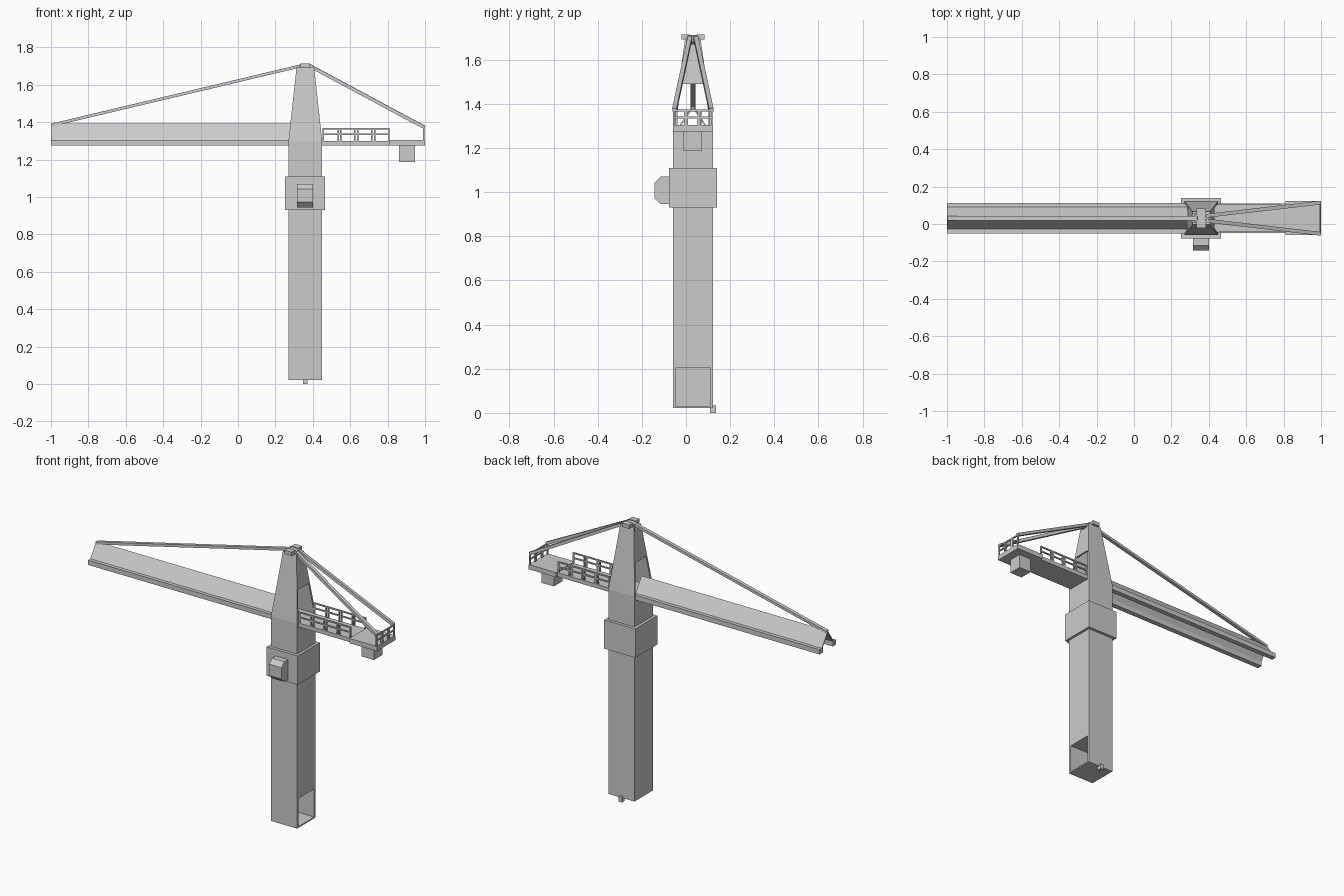
import bpy, bmesh
from mathutils import Vector

if "Cube" in bpy.data.objects:
    bpy.data.objects.remove(bpy.data.objects["Cube"])

CY = 0.031  # centre line of the crane in y


def mesh_object(name, hexes):
    """One object from a list of hexahedra (bottom quad + top quad)."""
    bm = bmesh.new()
    for pts in hexes:
        v = [bm.verts.new(p) for p in pts]
        for f in ((3, 2, 1, 0), (4, 5, 6, 7), (0, 1, 5, 4),
                  (1, 2, 6, 5), (2, 3, 7, 6), (3, 0, 4, 7)):
            bm.faces.new([v[i] for i in f])
    bmesh.ops.recalc_face_normals(bm, faces=bm.faces)
    me = bpy.data.meshes.new(name)
    bm.to_mesh(me)
    bm.free()
    ob = bpy.data.objects.new(name, me)
    bpy.context.collection.objects.link(ob)
    return ob


def box(x0, x1, y0, y1, z0, z1):
    return [(x, y, z) for z in (z0, z1)
            for x, y in ((x0, y0), (x1, y0), (x1, y1), (x0, y1))]


def bar(a, b, w, h):
    a, b = Vector(a), Vector(b)
    d = (b - a).normalized()
    ref = Vector((0, 0, 1)) if abs(d.z) < 0.9 else Vector((1, 0, 0))
    s = d.cross(ref).normalized()
    u = s.cross(d)
    corners = [-s * w / 2 - u * h / 2, s * w / 2 - u * h / 2,
               s * w / 2 + u * h / 2, -s * w / 2 + u * h / 2]
    return [a + c for c in corners] + [b + c for c in corners]


def extrude_x(name, profile, x0, x1):
    """Closed (y, z) profile swept along x."""
    bm = bmesh.new()
    f = bm.faces.new([bm.verts.new((x0, y, z)) for y, z in profile])
    r = bmesh.ops.extrude_face_region(bm, geom=[f])
    bmesh.ops.translate(bm, vec=(x1 - x0, 0, 0),
                        verts=[g for g in r['geom'] if isinstance(g, bmesh.types.BMVert)])
    bmesh.ops.recalc_face_normals(bm, faces=bm.faces)
    me = bpy.data.meshes.new(name)
    bm.to_mesh(me)
    bm.free()
    ob = bpy.data.objects.new(name, me)
    bpy.context.collection.objects.link(ob)
    return ob


# Mast with a doorway in its right face
mast = mesh_object("mast", [box(0.27, 0.45, CY - 0.091, CY + 0.091, 0.022, 1.30)])
cutter = mesh_object("doorway_cutter", [box(0.28, 0.47, CY - 0.077, CY + 0.077, 0.03, 0.205)])
cutter.hide_render = True
cutter.hide_viewport = True
mod = mast.modifiers.new("doorway", 'BOOLEAN')
mod.object = cutter
mod.operation = 'DIFFERENCE'
mod.solver = 'EXACT'
mesh_object("mast_foot_pin", [box(0.348, 0.371, 0.108, 0.135, 0.0, 0.033)])

# Slewing collar and operator cab
mesh_object("collar", [box(0.252, 0.466, CY - 0.109, CY + 0.109, 0.93, 1.11)])
extrude_x("cab", [(-0.075, 0.945), (-0.115, 0.945), (-0.142, 0.972),
                  (-0.142, 1.043), (-0.115, 1.07), (-0.075, 1.07)], 0.315, 0.40)

# Tapered tower head: two full side plates, two end plates with openings
Z0, Z1, T = 1.30, 1.695, 0.012


def head(z):
    t = (z - Z0) / (Z1 - Z0)
    return 0.09 - 0.043 * t, 0.091 - 0.056 * t   # half sizes in x and y


def ring(z, part, s):
    hx, hy = head(z)
    cx = 0.36
    if part == 'side':
        q = [(-hx, s * hy), (hx, s * hy), (hx, s * (hy - T)), (-hx, s * (hy - T))]
    else:
        q = [(s * hx, -hy + T), (s * hx, hy - T), (s * (hx - T), hy - T), (s * (hx - T), -hy + T)]
    return [(cx + x, CY + y, z) for x, y in q]


plates = []
for s in (-1, 1):
    plates.append(ring(Z0, 'side', s) + ring(Z1, 'side', s))
    plates.append(ring(1.49, 'end', s) + ring(1.67, 'end', s))
mesh_object("tower_head", plates)

# Cable saddle on top of the head
saddle = [box(0.325, 0.395, CY - 0.02, CY + 0.02, 1.68, 1.708)]
for s in (-1, 1):
    y = CY + s * 0.034
    saddle.append(box(0.335, 0.385, y - 0.018, y + 0.018, 1.69, 1.713))
mesh_object("cable_saddle", saddle)

# Jib: open inverted V roof on two bottom beams
extrude_x("jib_roof", [(CY - 0.06, 1.303), (CY, 1.392), (CY + 0.06, 1.303),
                       (CY + 0.052, 1.303), (CY, 1.380), (CY - 0.052, 1.303)], -1.0, 0.285)
mesh_object("jib_beams", [box(-1.0, 0.275, CY + s * 0.065 - 0.016, CY + s * 0.065 + 0.016,
                              1.275, 1.305) for s in (-1, 1)])

# Counter-jib deck and hanging counterweight
mesh_object("counter_jib_deck", [box(0.445, 0.81, CY - 0.078, CY + 0.078, 1.275, 1.30),
                                 box(0.81, 1.0, CY - 0.091, CY + 0.091, 1.275, 1.305)])
mesh_object("counterweight", [box(0.86, 0.945, CY - 0.042, CY + 0.042, 1.187, 1.28)])

# Railings in separate panels along both deck edges
R = 0.008
rails = []
panels = [(0.455, 0.535), (0.55, 0.625), (0.64, 0.715), (0.73, 0.805)]
for s in (-1, 1):
    y = CY + s * 0.074
    for x0, x1 in panels:
        for x in (x0, x1):
            rails.append(bar((x, y, 1.295), (x, y, 1.366), R, R))
    for z in (1.335, 1.366):
        rails.append(bar((0.451, y, z), (0.809, y, z), R, R))
mesh_object("side_railings", rails)

# Railing across the tail end
end = [bar((0.994, CY - 0.091, z), (0.994, CY + 0.091, z), R, R) for z in (1.338, 1.370)]
for dy in (-0.086, -0.036, -0.026, 0.026, 0.036, 0.086):
    end.append(bar((0.994, CY + dy, 1.30), (0.994, CY + dy, 1.370), R, R))
mesh_object("end_railing", end)

# Tie bars: one to the jib tip, two to the tail corners
mesh_object("jib_tie", [bar((-0.995, CY, 1.385), (0.34, CY, 1.702), 0.022, 0.016)])
mesh_object("tail_ties", [bar((0.995, CY + s * 0.083, 1.373), (0.38, CY + s * 0.012, 1.703),
                              0.02, 0.018) for s in (-1, 1)])
